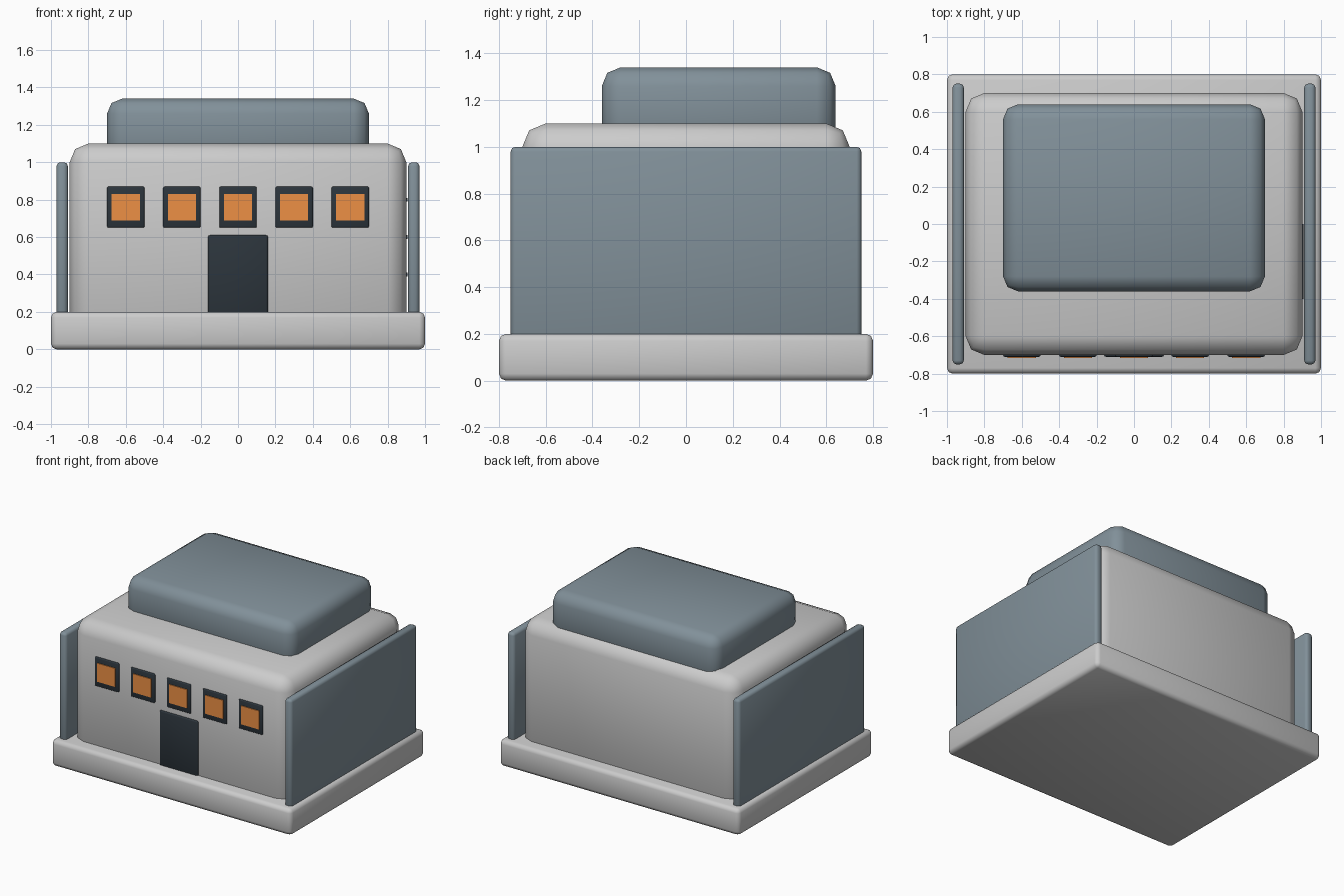
import bpy
import math

if "Cube" in bpy.data.objects:
    bpy.data.objects.remove(bpy.data.objects["Cube"])


def material(name, rgb):
    m = bpy.data.materials.new(name)
    m.diffuse_color = (*rgb, 1)
    m.use_nodes = True
    m.node_tree.nodes["Principled BSDF"].inputs["Base Color"].default_value = m.diffuse_color
    return m


slate = material("slate", (0.22, 0.28, 0.32))
dark = material("dark", (0.025, 0.035, 0.045))
amber = material("amber", (0.85, 0.28, 0.06))


def block(name, low, high, bevel=0.0, mat=None):
    """Rounded box between two opposite corners."""
    bpy.ops.mesh.primitive_cube_add(size=1, location=[(a + b) / 2 for a, b in zip(low, high)])
    ob = bpy.context.object
    ob.name = name
    ob.scale = [b - a for a, b in zip(low, high)]
    bpy.ops.object.transform_apply(location=False, rotation=False, scale=True)
    if bevel:
        mod = ob.modifiers.new("bevel", 'BEVEL')
        mod.width = bevel
        mod.segments = 2
        bpy.ops.object.modifier_apply(modifier=mod.name)
    bpy.ops.object.shade_smooth_by_angle(angle=math.radians(50))
    if mat:
        ob.data.materials.append(mat)
    return ob


# Main masses: plinth, hall and set-back roof storey
block("base", (-1, -0.8, 0), (1, 0.8, 0.2), 0.03)
block("main_body", (-0.9, -0.7, 0.1), (0.9, 0.7, 1.1), 0.1)
block("roof_block", (-0.7, -0.36, 0.98), (0.7, 0.64, 1.34), 0.08, slate)

# Armour slabs along both sides
for side, x in (("left", -0.94), ("right", 0.94)):
    block(side + "_side_panel", (x - 0.03, -0.75, 0.18), (x + 0.03, 0.75, 1.0), 0.02, slate)

# Door
block("door", (-0.16, -0.71, 0.18), (0.16, -0.66, 0.61), 0.01, dark)

# Row of five lit windows
for i in range(5):
    x = -0.6 + 0.3 * i
    block(f"window_frame_{i + 1}", (x - 0.1, -0.71, 0.65), (x + 0.1, -0.66, 0.87), 0.008, dark)
    block(f"window_pane_{i + 1}", (x - 0.075, -0.716, 0.69), (x + 0.075, -0.68, 0.83), 0, amber)

# Thin vent slats on the right wall, behind the panel
for i in range(3):
    z = 0.4 + 0.2 * i
    block(f"vent_slat_{i + 1}", (0.88, -0.4, z - 0.01), (0.907, 0, z + 0.01), 0, dark)
